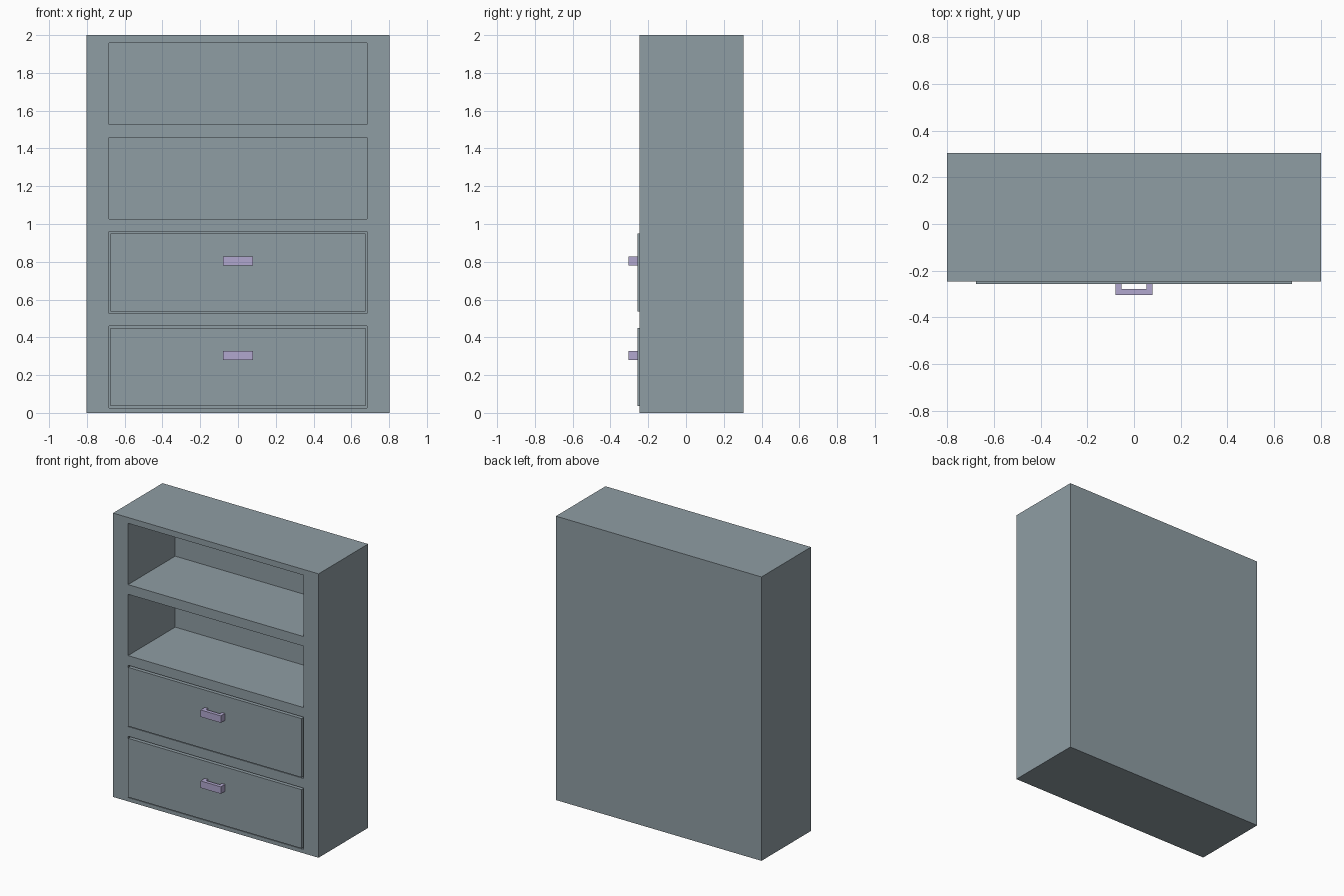
import bpy, bmesh
from mathutils import Vector

if "Cube" in bpy.data.objects:
    bpy.data.objects.remove(bpy.data.objects["Cube"])

FRONT, BACK = -0.247, 0.304
PITCH = 0.5            # spacing of the four compartments
OPEN_X = 0.684         # half width of an opening


def make_material(name, rgb):
    mat = bpy.data.materials.new(name)
    mat.diffuse_color = (*rgb, 1)
    mat.use_nodes = True
    mat.node_tree.nodes["Principled BSDF"].inputs["Base Color"].default_value = mat.diffuse_color
    return mat


def make_object(name, bm, mat=None):
    bmesh.ops.recalc_face_normals(bm, faces=bm.faces)
    me = bpy.data.meshes.new(name)
    bm.to_mesh(me)
    bm.free()
    ob = bpy.data.objects.new(name, me)
    bpy.context.collection.objects.link(ob)
    if mat:
        me.materials.append(mat)
    return ob


def add_box(bm, lo, hi):
    lo, hi = Vector(lo), Vector(hi)
    vs = bmesh.ops.create_cube(bm, size=1)["verts"]
    for v in vs:
        v.co = (lo + hi) / 2 + v.co * (hi - lo)


def carve(ob, boxes):
    # subtract a list of (lo, hi) boxes from an object
    bm = bmesh.new()
    for lo, hi in boxes:
        add_box(bm, lo, hi)
    cutter = make_object(ob.name + "_cutter", bm, ob.data.materials[0])
    cutter.hide_render = True
    mod = ob.modifiers.new("carve", "BOOLEAN")
    mod.operation = "DIFFERENCE"
    mod.solver = "EXACT"
    mod.object = cutter
    bpy.context.view_layer.objects.active = ob
    bpy.ops.object.modifier_apply(modifier=mod.name)
    bpy.data.objects.remove(cutter)


body_mat = make_material("blue_grey_paint", (0.275, 0.337, 0.371))
handle_mat = make_material("handle_lavender", (0.44, 0.39, 0.62))

# Carcass with four compartments open at the front
bm = bmesh.new()
add_box(bm, (-0.801, FRONT, 0), (0.801, BACK, 2))
cabinet = make_object("cabinet_body", bm, body_mat)
carve(cabinet, [((-OPEN_X, FRONT - 0.1, 0.027 + i * PITCH),
                 (OPEN_X, 0.278, 0.459 + i * PITCH)) for i in range(4)])

for i, label in enumerate(("lower", "upper")):
    z = i * PITCH

    # Open-topped drawer, standing slightly proud of the carcass
    bm = bmesh.new()
    add_box(bm, (-0.676, -0.257, 0.036 + z), (0.676, 0.265, 0.45 + z))
    drawer = make_object(label + "_drawer", bm, body_mat)
    carve(drawer, [((-0.65, -0.23, 0.062 + z), (0.65, 0.24, 0.6 + z))])

    # C-shaped pull handle extruded from its plan profile
    w, t, y0, y1, y2 = 0.079, 0.025, -0.257, -0.279, -0.304
    profile = [(-w, y0), (-w, y2), (w, y2), (w, y0),
               (w - t, y0), (w - t, y1), (t - w, y1), (t - w, y0)]
    bm = bmesh.new()
    face = bm.faces.new([bm.verts.new((x, y, 0.279 + z)) for x, y in profile])
    ext = bmesh.ops.extrude_face_region(bm, geom=[face])["geom"]
    bmesh.ops.translate(bm, vec=(0, 0, 0.049),
                        verts=[g for g in ext if isinstance(g, bmesh.types.BMVert)])
    make_object(label + "_handle", bm, handle_mat)
